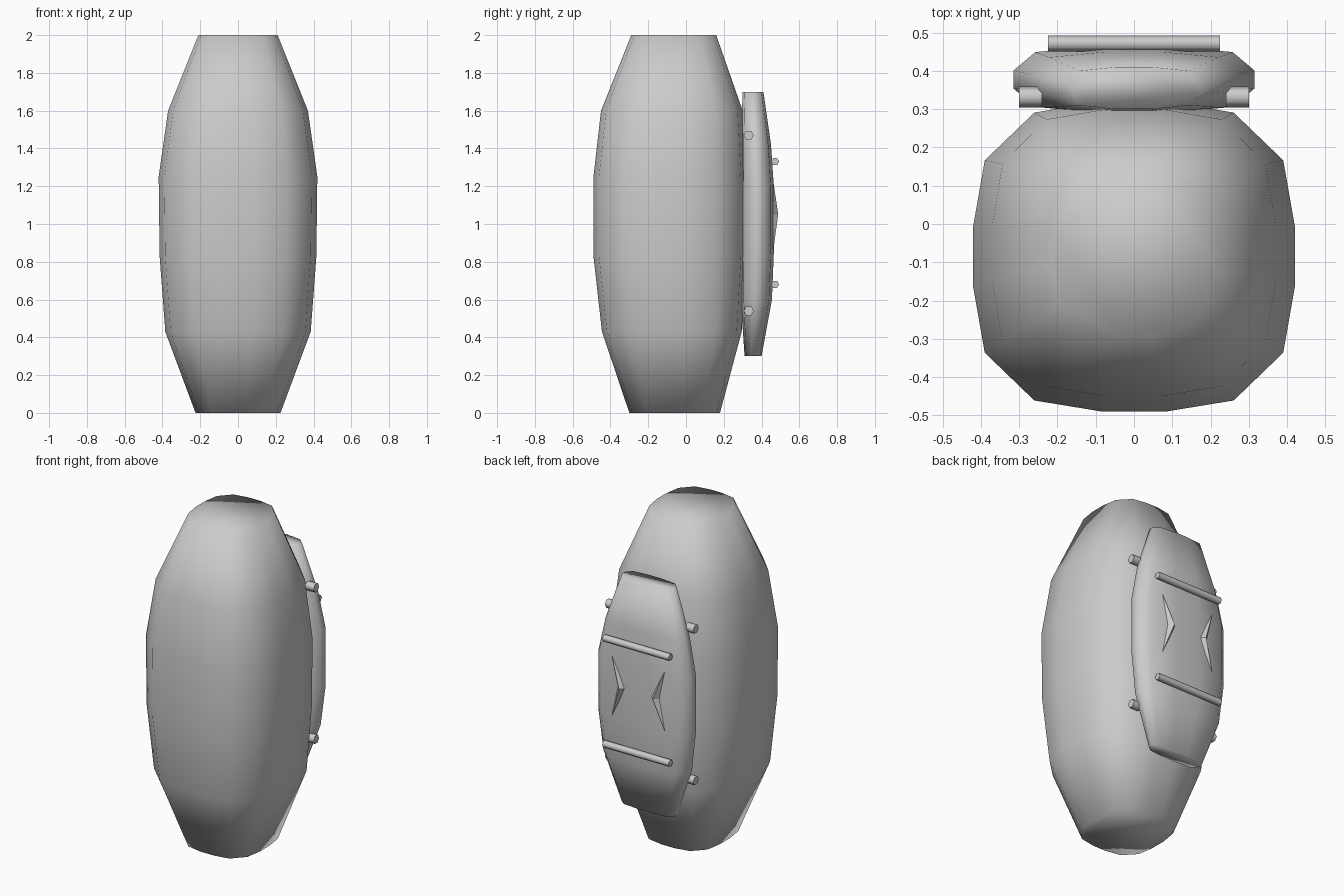
import bpy, bmesh
from math import cos, sin, pi, copysign

if "Cube" in bpy.data.objects:
    bpy.data.objects.remove(bpy.data.objects["Cube"])


def make_object(name, bm):
    bmesh.ops.recalc_face_normals(bm, faces=bm.faces)
    for f in bm.faces:
        f.smooth = True
    me = bpy.data.meshes.new(name)
    bm.to_mesh(me)
    bm.free()
    ob = bpy.data.objects.new(name, me)
    bpy.context.collection.objects.link(ob)
    return ob


def loft(name, rings, sides, power):
    """Stack rounded-rectangle rings given as (z, half width, y front, y back)."""
    bm = bmesh.new()
    loops = []
    for z, hx, y0, y1 in rings:
        loop = []
        for i in range(sides):
            a = 2 * pi * (i + 0.5) / sides
            c, s = cos(a), sin(a)
            k = (abs(c) ** power + abs(s) ** power) ** (-1 / power)
            # normalise so the outermost vertices reach the full extent
            loop.append((c * k, s * k, z, hx, (y0 + y1) / 2, (y1 - y0) / 2))
        m = max(p[0] for p in loop)
        loops.append([bm.verts.new((x / m * h, cy + y / m * hy, zz))
                      for x, y, zz, h, cy, hy in loop])
    for a, b in zip(loops, loops[1:]):
        for i in range(sides):
            j = (i + 1) % sides
            bm.faces.new((a[i], a[j], b[j], b[i]))
    bm.faces.new(loops[0])
    bm.faces.new(loops[-1])
    return make_object(name, bm)


def rod(name, center, radius, length, sides=6):
    bpy.ops.mesh.primitive_cylinder_add(vertices=sides, radius=radius, depth=length,
                                        location=center, rotation=(0, pi / 2, 0))
    ob = bpy.context.object
    ob.name = name
    bpy.ops.object.shade_smooth_by_angle(angle=pi / 2.9)
    return ob


# Main barrel-shaped body
loft("body", [
    (0.00, 0.225, -0.30, 0.18),
    (0.43, 0.385, -0.445, 0.295),
    (0.83, 0.415, -0.49, 0.32),
    (1.25, 0.42, -0.49, 0.32),
    (1.60, 0.37, -0.45, 0.30),
    (2.00, 0.21, -0.29, 0.16),
], 16, 3.2)

# Pack on the back
loft("back_pack", [
    (0.30, 0.18, 0.31, 0.40),
    (0.60, 0.285, 0.29, 0.455),
    (0.85, 0.315, 0.29, 0.465),
    (1.20, 0.315, 0.29, 0.465),
    (1.42, 0.27, 0.29, 0.45),
    (1.70, 0.175, 0.30, 0.41),
], 12, 3.4)

# Horizontal bars across the pack
for label, z in (("upper", 1.33), ("lower", 0.68)):
    rod(label + "_bar", (0, 0.472, z), 0.021, 0.45)

# Raised tapering chevrons and side knobs, both sides
for side, s in (("right", 1), ("left", -1)):
    bm = bmesh.new()
    top, bottom, inner, outer, ridge = [bm.verts.new((s * x, y, z)) for x, y, z in (
        (0.18, 0.462, 1.23), (0.18, 0.462, 0.86), (0.09, 0.460, 1.05),
        (0.14, 0.460, 1.05), (0.115, 0.488, 1.05))]
    for f in ((top, inner, ridge), (top, ridge, outer), (bottom, ridge, inner),
              (bottom, outer, ridge), (top, outer, inner), (bottom, inner, outer)):
        bm.faces.new(f)
    chevron = make_object(side + "_chevron", bm)
    for p in chevron.data.polygons:
        p.use_smooth = False
    for label, z in (("upper", 1.47), ("lower", 0.54)):
        rod(f"{side}_{label}_knob", (s * 0.27, 0.332, z), 0.027, 0.06)
